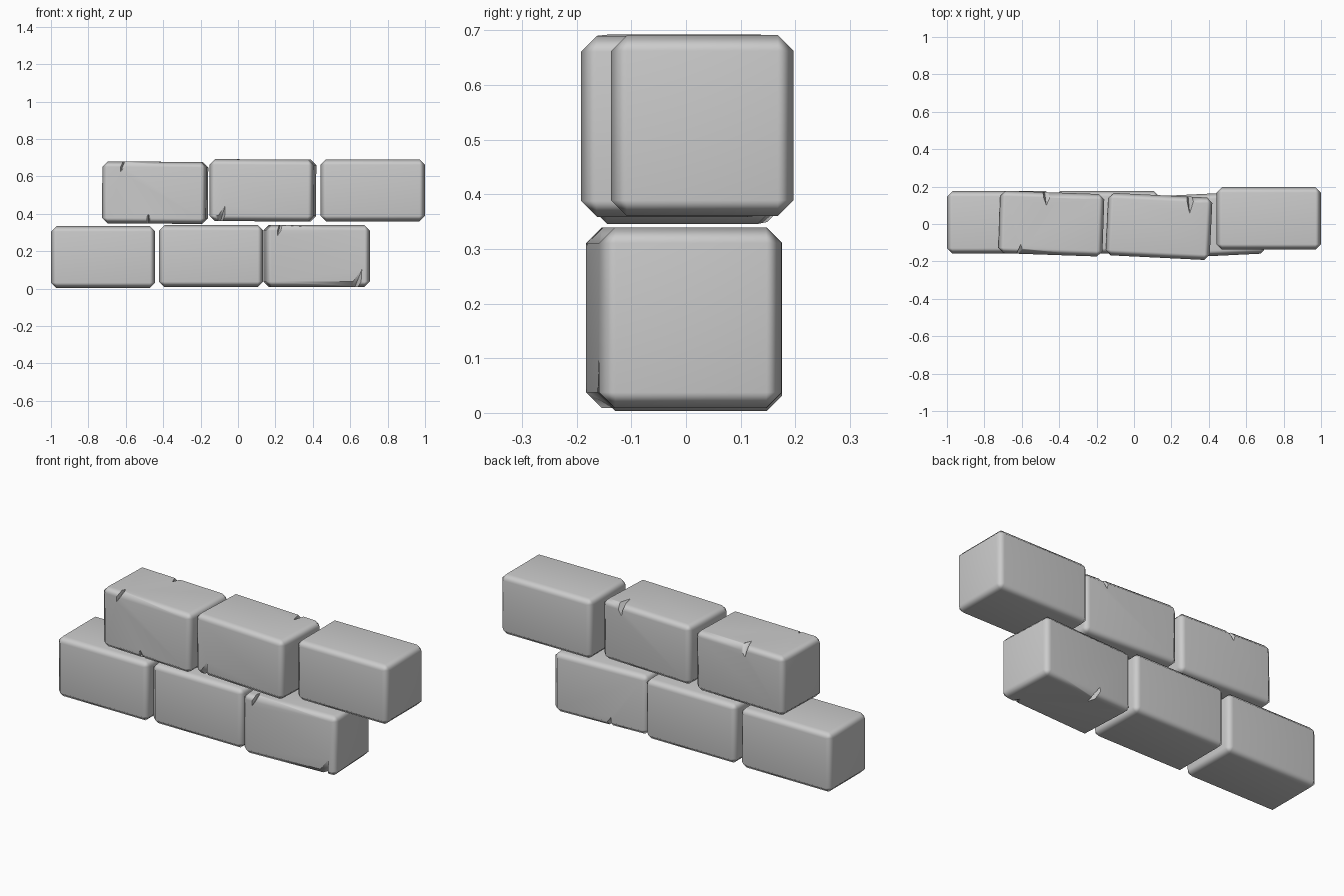
import bpy, bmesh, math
from mathutils import Matrix, Vector

if "Cube" in bpy.data.objects:
    bpy.data.objects.remove(bpy.data.objects["Cube"])

SIZE = Vector((0.557, 0.334, 0.331))

stone = bpy.data.materials.new("grey stone")
stone.diffuse_color = (0.6, 0.6, 0.6, 1)
stone.use_nodes = True
stone.node_tree.nodes["Principled BSDF"].inputs["Base Color"].default_value = stone.diffuse_color


def mesh_object(name, bm):
    bmesh.ops.recalc_face_normals(bm, faces=bm.faces)
    me = bpy.data.meshes.new(name)
    bm.to_mesh(me)
    bm.free()
    ob = bpy.data.objects.new(name, me)
    bpy.context.collection.objects.link(ob)
    return ob


def chip_cutter(chips):
    # small pointed wedges, each centred on a brick edge
    bm = bmesh.new()
    for pos, radius, tilt in chips:
        m = (Matrix.Translation(pos) @ Matrix.Rotation(tilt, 4, 'Y')
             @ Matrix.Diagonal((*radius, 1)))
        bmesh.ops.create_uvsphere(bm, u_segments=4, v_segments=2, radius=1, matrix=m)
    return mesh_object("chip_cutter", bm)


def brick(name, loc, yaw=0, roll=0, chips=()):
    # chamfered block
    bm = bmesh.new()
    bmesh.ops.create_cube(bm, size=1, matrix=Matrix.Diagonal((*SIZE, 1)))
    bmesh.ops.bevel(bm, geom=bm.edges[:], offset=0.029, segments=1,
                    profile=0.5, affect='EDGES')
    ob = mesh_object(name, bm)
    ob.data.materials.append(stone)
    bpy.ops.object.select_all(action='DESELECT')
    bpy.context.view_layer.objects.active = ob
    ob.select_set(True)
    # chipped edges
    if chips:
        cutter = chip_cutter(chips)
        mod = ob.modifiers.new("chips", 'BOOLEAN')
        mod.operation = 'DIFFERENCE'
        mod.solver = 'EXACT'
        mod.object = cutter
        bpy.ops.object.modifier_apply(modifier=mod.name)
        bpy.data.objects.remove(cutter)
    bpy.ops.object.shade_smooth_by_angle(angle=math.radians(50))
    wn = ob.modifiers.new("soft_edges", 'WEIGHTED_NORMAL')
    wn.keep_sharp = True
    ob.location = loc
    ob.rotation_euler = (0, math.radians(roll), math.radians(yaw))
    return ob


X, Y, Z = SIZE / 2

# lower course
brick("lower_left_brick", (-0.721, 0.009, 0.1685))
brick("lower_middle_brick", (-0.144, 0.009, 0.174))
brick("lower_right_brick", (0.420, -0.004, 0.174), yaw=2.8, chips=[
    ((0.20, -Y, -Z), (0.030, 0.06, 0.10), 0.35),
    ((-0.20, -Y, Z), (0.018, 0.05, 0.06), 0.3),
    ((-0.05, Y, -Z), (0.020, 0.07, 0.06), -0.3),
])

# upper course
brick("upper_left_brick", (-0.443, 0.002, 0.513), yaw=-2, roll=0.4, chips=[
    ((-0.16, -Y, Z), (0.020, 0.05, 0.06), 0.35),
    ((-0.03, Y, Z), (0.030, 0.07, 0.06), 0.2),
    ((-0.03, -Y, -Z), (0.035, 0.04, 0.05), 0.0),
])
brick("upper_middle_brick", (0.133, -0.013, 0.5255), yaw=-2.8, roll=0.3, chips=[
    ((0.16, Y, Z), (0.025, 0.09, 0.06), 0.2),
    ((-0.22, -Y, -Z), (0.025, 0.06, 0.09), 0.3),
])
brick("upper_right_brick", (0.7205, 0.030, 0.5255))
